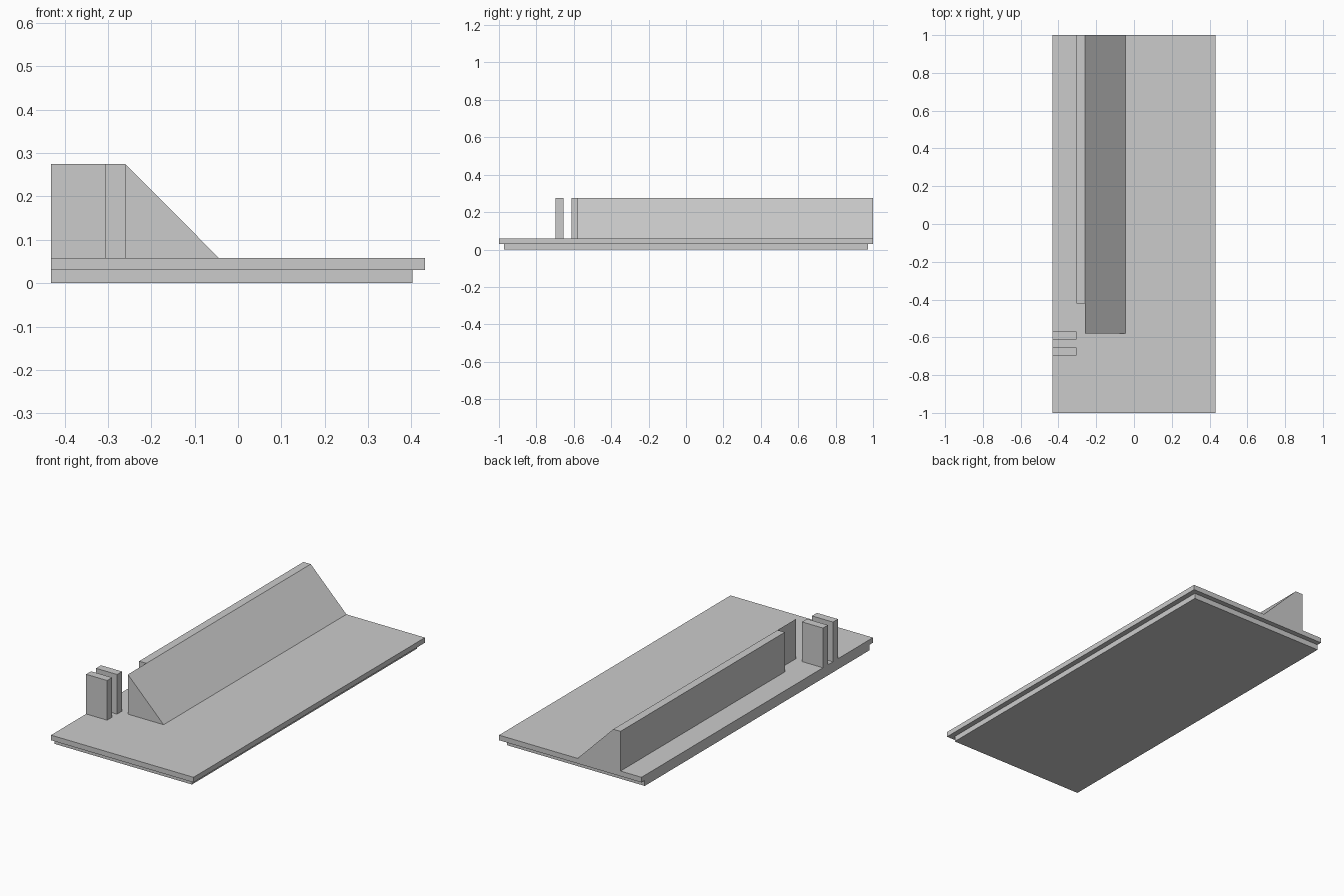
import bpy
import bmesh

cube = bpy.data.objects.get("Cube")
if cube:
    bpy.data.objects.remove(cube, do_unlink=True)

# Single plain grey
grey = bpy.data.materials.new("light_grey")
grey.use_nodes = True
colour = (0.6, 0.6, 0.6, 1)
grey.diffuse_color = colour
grey.node_tree.nodes["Principled BSDF"].inputs["Base Color"].default_value = colour


def extrude_profile(name, profile, y0, y1):
    """Extrude an x-z outline along y from y0 to y1."""
    bm = bmesh.new()
    face = bm.faces.new([bm.verts.new((x, y0, z)) for x, z in profile])
    result = bmesh.ops.extrude_face_region(bm, geom=[face])
    moved = [v for v in result["geom"] if isinstance(v, bmesh.types.BMVert)]
    bmesh.ops.translate(bm, verts=moved, vec=(0, y1 - y0, 0))
    bmesh.ops.recalc_face_normals(bm, faces=bm.faces[:])
    mesh = bpy.data.meshes.new(name)
    bm.to_mesh(mesh)
    bm.free()
    mesh.materials.append(grey)
    obj = bpy.data.objects.new(name, mesh)
    bpy.context.collection.objects.link(obj)
    return obj


def box(name, x0, x1, y0, y1, z0, z1):
    return extrude_profile(name, [(x0, z0), (x1, z0), (x1, z1), (x0, z1)], y0, y1)


EDGE = -0.431      # straight right-hand edge
DECK = 0.058       # top of the plate
TOP = 0.275        # top of the raised parts
WALL_X = -0.304    # outer face of the wall
RIDGE_X = -0.26    # upright face of the wedge

# Stepped base
box("lower_base", EDGE, 0.402, -0.972, 0.972, 0, 0.03)
box("deck_plate", EDGE, 0.431, -1, 1, 0.03, DECK)

# Sloped ramp with the shorter wall behind it
extrude_profile("ramp", [(RIDGE_X, DECK), (-0.044, DECK), (RIDGE_X, TOP)], -0.58, 1)
box("back_wall", WALL_X, RIDGE_X, -0.42, 1, DECK, TOP)

# Pair of upright tabs
for name, y in (("front_tab", -0.697), ("rear_tab", -0.611)):
    box(name, EDGE, WALL_X, y, y + 0.043, DECK, TOP)
